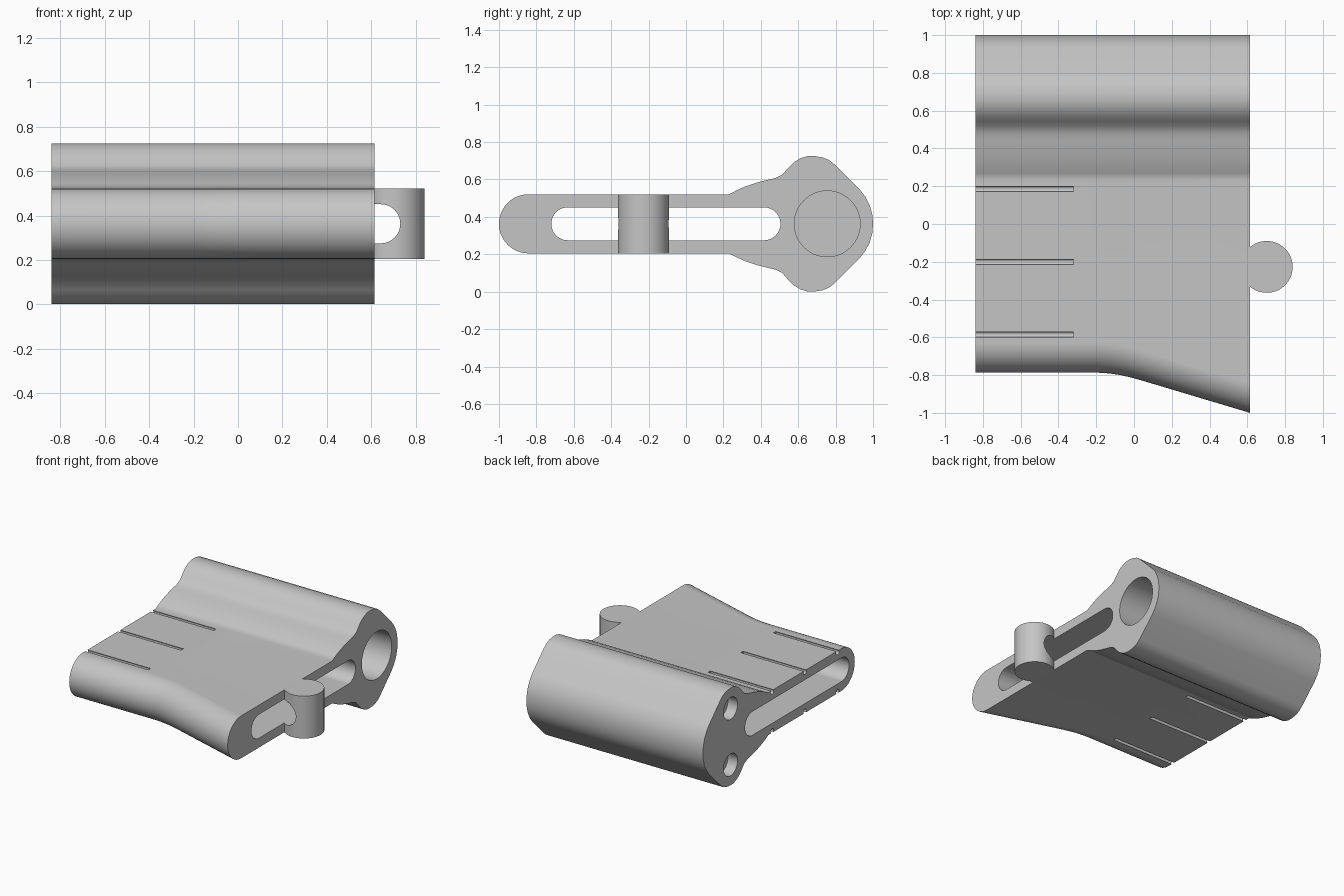
import bpy
import bmesh
from math import cos, sin, pi, radians, acos

if "Cube" in bpy.data.objects:
    bpy.data.objects.remove(bpy.data.objects["Cube"])

LEFT, RIGHT = -0.84, 0.615      # ends of the body along x
MID = 0.363                     # height of the symmetry plane
HALF = 0.158                    # half thickness of the plate

grey = bpy.data.materials.new("plain_grey")
grey.use_nodes = True
grey.diffuse_color = (0.56, 0.56, 0.56, 1)
grey.node_tree.nodes["Principled BSDF"].inputs["Base Color"].default_value = grey.diffuse_color


def arc(cx, cy, r, start, end, n):
    """Points on an arc, angles in degrees."""
    return [(cx + r * cos(radians(start + (end - start) * i / n)),
             cy + r * sin(radians(start + (end - start) * i / n))) for i in range(n + 1)]


def circle(cx, cy, r, n=48):
    return arc(cx, cy, r, 0, 360, n)[:-1]


def loft(name, rings):
    """Closed solid through a list of rings of 3D points."""
    bm = bmesh.new()
    rows = [[bm.verts.new(p) for p in ring] for ring in rings]
    n = len(rows[0])
    for a, b in zip(rows, rows[1:]):
        for i in range(n):
            j = (i + 1) % n
            bm.faces.new((a[i], a[j], b[j], b[i]))
    bm.faces.new(rows[0])
    bm.faces.new(rows[-1])
    bmesh.ops.recalc_face_normals(bm, faces=bm.faces)
    mesh = bpy.data.meshes.new(name)
    bm.to_mesh(mesh)
    bm.free()
    mesh.materials.append(grey)
    obj = bpy.data.objects.new(name, mesh)
    bpy.context.collection.objects.link(obj)
    return obj


def prism(name, points, axis, lo, hi):
    """Extrude a 2D outline along x, y or z."""
    place = {"x": lambda p, d: (d, p[0], p[1]),
             "y": lambda p, d: (p[0], d, p[1]),
             "z": lambda p, d: (p[0], p[1], d)}[axis]
    return loft(name, [[place(p, d) for p in points] for d in (lo, hi)])


def activate(obj):
    bpy.ops.object.select_all(action="DESELECT")
    obj.select_set(True)
    bpy.context.view_layer.objects.active = obj


def cut(obj, cutter):
    mod = obj.modifiers.new("cut", "BOOLEAN")
    mod.operation = "DIFFERENCE"
    mod.solver = "EXACT"
    mod.object = cutter
    cutter.hide_render = True
    activate(obj)
    bpy.ops.object.modifier_apply(modifier=mod.name)
    bpy.data.objects.remove(cutter)


def finish(obj):
    activate(obj)
    bpy.ops.object.shade_smooth_by_angle(angle=radians(30))
    mod = obj.modifiers.new("flat_faces", "WEIGHTED_NORMAL")
    mod.keep_sharp = True


# Body: upper half of the side profile, mirrored below, front nose slides along y
hump = [(0.23, 0.158), (0.27, 0.179), (0.32, 0.201), (0.38, 0.221), (0.44, 0.236),
        (0.48, 0.245), (0.515, 0.263), (0.545, 0.298), (0.575, 0.328), (0.61, 0.35),
        (0.65, 0.362), (0.69, 0.362), (0.73, 0.355), (0.765, 0.341), (0.795, 0.317),
        (0.93, 0.182), (0.96, 0.143), (0.983, 0.098), (0.996, 0.05)]
upper = [(y, MID + h) for y, h in hump]
lower = [(y, MID - h) for y, h in reversed(hump)]
nose = arc(HALF - 1, MID, HALF, 270, 90, 24)


def section(x, shift):
    ring = [(y + shift, z) for y, z in nose] + upper + [(1.0, MID)] + lower
    return [(x, y, z) for y, z in ring]


stations = [(LEFT, 0.213), (-0.19, 0.213), (-0.13, 0.209), (-0.07, 0.2),
            (-0.01, 0.186), (0.05, 0.169), (RIGHT, 0.0)]
body = loft("body", [section(x, shift) for x, shift in stations])

# Long slot running through the plate
R = 0.088
slot = arc(-0.72 + R, MID, R, 270, 90, 24) + arc(0.505 - R, MID, R, 90, -90, 24)
cut(body, prism("slot_cutter", slot, "x", LEFT - 0.1, RIGHT + 0.1))

# Large bore in one end, two shallow holes in the other
cut(body, prism("bore_cutter", circle(0.755, MID, 0.176, 64), "x", -0.6, RIGHT + 0.1))
for side in (-1, 1):
    cut(body, prism("hole_cutter", circle(0.675, MID + side * 0.21, 0.082), "x",
                    LEFT - 0.1, LEFT + 0.08))

# Narrow grooves on the top and bottom of the plate
for side in (-1, 1):
    for y in (0.185, -0.2, -0.585):
        cut(body, prism("groove_cutter", circle(y, MID + side * (HALF - 0.012), 0.018, 16),
                        "x", LEFT - 0.1, -0.32))
finish(body)

# Knob: upright round post joined to the end, with a rounded tunnel
KX, KY, KR = 0.703, -0.227, 0.137
open_angle = 180 - math_deg if (math_deg := acos((KX - RIGHT + 0.002) / KR) * 180 / pi) else 180
post = arc(KX, KY, KR, -open_angle, open_angle, 56)
knob = prism("knob", post, "z", MID - HALF, MID + HALF)
tunnel = arc(0.73 - R, MID, R, -90, 90, 24) + [(0.55, MID + R), (0.55, MID - R)]
cut(knob, prism("tunnel_cutter", tunnel, "y", KY - 0.3, KY + 0.3))
finish(knob)
